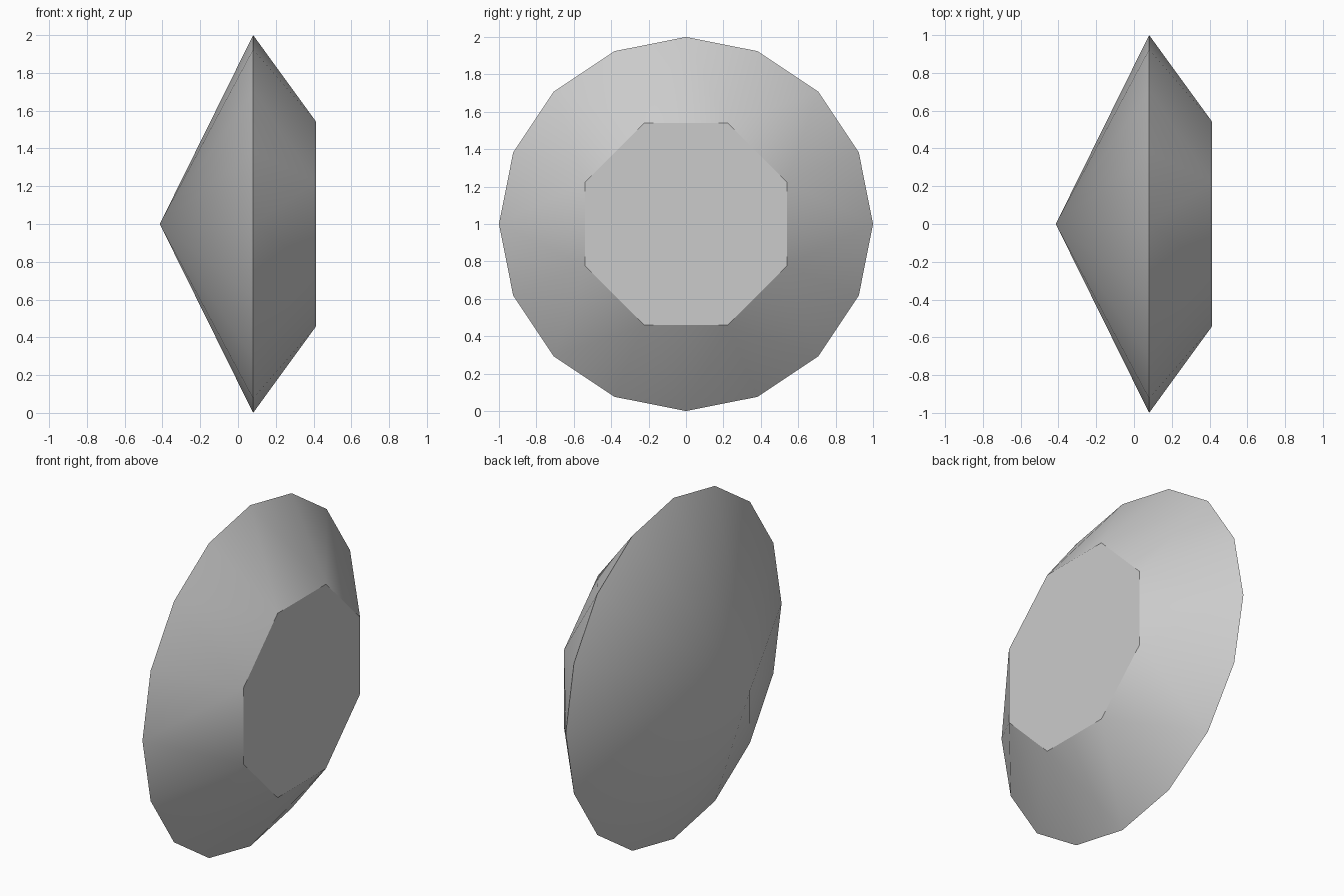
import bpy
import bmesh
from math import cos, sin, pi, radians

default_cube = bpy.data.objects.get("Cube")
if default_cube:
    bpy.data.objects.remove(default_cube, do_unlink=True)

SIDES = 16
GIRDLE_X, TIP_X, TABLE_X = 0.08, -0.414, 0.414
TABLE_RADIUS = 0.585

# Plain grey stone
grey = bpy.data.materials.new("grey stone")
grey.use_nodes = True
colour = (0.6, 0.6, 0.6, 1)
grey.diffuse_color = colour
grey.node_tree.nodes["Principled BSDF"].inputs["Base Color"].default_value = colour

bm = bmesh.new()


def ring_point(x, radius, step):
    angle = 2 * pi * step / SIDES
    return bm.verts.new((x, radius * cos(angle), 1 + radius * sin(angle)))


girdle = [ring_point(GIRDLE_X, 1, i) for i in range(SIDES)]
table = [ring_point(TABLE_X, TABLE_RADIUS, i) for i in range(1, SIDES, 2)]
tip = bm.verts.new((TIP_X, 0, 1))

# Pointed pavilion
for i in range(SIDES):
    bm.faces.new((tip, girdle[i], girdle[i - 1]))

# Crown: three triangles for each table corner
for k, corner in enumerate(table):
    a, b, c = (girdle[(2 * k + j) % SIDES] for j in range(3))
    bm.faces.new((corner, a, b))
    bm.faces.new((corner, b, c))
    bm.faces.new((corner, c, table[(k + 1) % len(table)]))

# Flat octagonal table
bm.faces.new(table)
bmesh.ops.recalc_face_normals(bm, faces=bm.faces)

mesh = bpy.data.meshes.new("cut_gem")
bm.to_mesh(mesh)
bm.free()
mesh.materials.append(grey)
gem = bpy.data.objects.new("cut_gem", mesh)
bpy.context.collection.objects.link(gem)

bpy.ops.object.select_all(action="DESELECT")
gem.select_set(True)
bpy.context.view_layer.objects.active = gem
bpy.ops.object.shade_smooth_by_angle(angle=radians(30))
